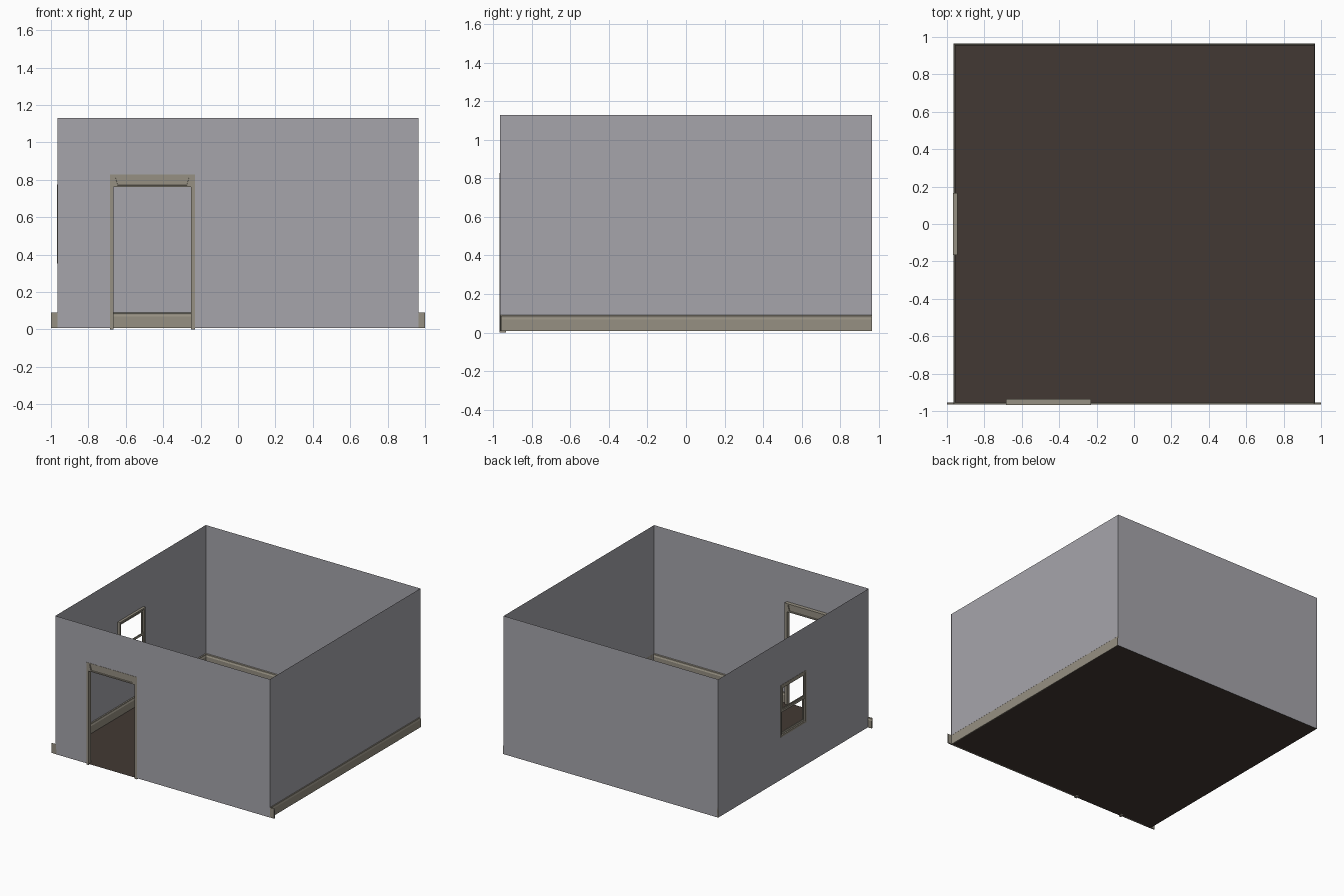
import bpy, bmesh
from mathutils import Vector

if "Cube" in bpy.data.objects:
    bpy.data.objects.remove(bpy.data.objects["Cube"])


def material(name, rgb):
    m = bpy.data.materials.new(name)
    lin = [(c / 255 / 12.92) if c < 10 else ((c / 255 + 0.055) / 1.055) ** 2.4 for c in rgb]
    m.diffuse_color = (*lin, 1)
    m.use_nodes = True
    m.node_tree.nodes["Principled BSDF"].inputs["Base Color"].default_value = m.diffuse_color
    return m


WALL = material("grey wall paint", (166, 165, 171))
TRIM = material("taupe trim", (150, 144, 130))
FLOOR = material("dark brown floor", (66, 57, 51))

R, Z0, H = 0.965, 0.008, 1.13   # half size of room, floor level, wall top


def finish(name, bm, mat, normals=True):
    if normals:
        bmesh.ops.recalc_face_normals(bm, faces=bm.faces)
    me = bpy.data.meshes.new(name)
    bm.to_mesh(me)
    bm.free()
    me.materials.append(mat)
    ob = bpy.data.objects.new(name, me)
    bpy.context.collection.objects.link(ob)
    return ob


def add_box(bm, lo, hi):
    res = bmesh.ops.create_cube(bm, size=1)
    for v in res["verts"]:
        v.co = Vector([lo[i] + (hi[i] - lo[i]) * (v.co[i] + 0.5) for i in range(3)])
    return list({f for v in res["verts"] for f in v.link_faces})


def boxes(name, mat, items):
    bm = bmesh.new()
    for lo, hi in items:
        add_box(bm, lo, hi)
    return finish(name, bm, mat)


def wall(name, place, hole=None):
    """Thin wall sheet; place(u, z) maps to 3D, hole = (u0, u1, z0, z1)."""
    us, zs = [-R, R], [Z0, H]
    if hole:
        us = sorted(set(us + list(hole[:2])))
        zs = sorted(set(zs + list(hole[2:])))
    bm = bmesh.new()
    for a, b in zip(us, us[1:]):
        for c, d in zip(zs, zs[1:]):
            if hole and hole[0] <= a < hole[1] and hole[2] <= c < hole[3]:
                continue
            bm.faces.new([bm.verts.new(place(*p)) for p in ((a, c), (b, c), (b, d), (a, d))])
    bmesh.ops.remove_doubles(bm, verts=bm.verts, dist=1e-5)
    finish(name, bm, mat=WALL, normals=False)


# baseboard profile: (distance from the wall, height)
PROFILE = [(0, Z0), (0.010, Z0), (0.010, 0.068), (0.006, 0.076), (0.006, 0.086), (0, 0.09)]


def baseboard(name, place, u0, u1):
    """place(u, d, z) maps run position, depth and height to 3D."""
    bm = bmesh.new()
    f = bm.faces.new([bm.verts.new(place(u0, d, z)) for d, z in PROFILE])
    geo = bmesh.ops.extrude_face_region(bm, geom=[f])["geom"]
    step = Vector(place(u1, 0, 0)) - Vector(place(u0, 0, 0))
    bmesh.ops.translate(bm, vec=step, verts=[g for g in geo if isinstance(g, bmesh.types.BMVert)])
    if len(bm.faces) == len(PROFILE) + 1:
        bm.faces.new([v for v in f.verts])
    finish(name, bm, TRIM)


# floor sheet
bm = bmesh.new()
bm.faces.new([bm.verts.new((x, y, Z0)) for x, y in ((-R, -R), (R, -R), (R, R), (-R, R))])
finish("floor", bm, FLOOR, normals=False)

# walls
DX0, DX1, DZ = -0.684, -0.23, 0.829         # door frame outline
WY, WZ0, WZ1 = 0.165, 0.352, 0.775          # window outline
XR = R - 0.003
wall("front_wall", lambda u, z: (u, -R, z), (DX0, DX1, Z0, DZ))
wall("back_wall", lambda u, z: (-u, R, z))
wall("left_wall", lambda u, z: (-R, -u, z), (-WY, WY, WZ0, WZ1))
wall("right_wall", lambda u, z: (XR, u, z))

# baseboards: the right one sits on the outside, the front one overshoots the corners
E = 0.001
baseboard("back_baseboard", lambda u, d, z: (u, R - E - d, z), -R, R)
baseboard("left_baseboard", lambda u, d, z: (-R + E + d, u, z), -R, R)
baseboard("right_baseboard", lambda u, d, z: (XR + 0.6 * d, u, z), -R, R)
front = lambda u, d, z: (u, -R + E + d, z)
baseboard("front_baseboard_left", front, -1.0, DX0)
baseboard("front_baseboard_right", front, DX1, 1.0)

# door frame: two jambs and a header with sunken tapered panels on both sides
Y0, Y1, HZ = -0.967, -0.935, 0.762
boxes("door_jambs", TRIM, [((DX0, Y0, 0), (-0.666, Y1, DZ)),
                           ((-0.251, Y0, 0), (DX1, Y1, DZ))])
bm = bmesh.new()
for f in add_box(bm, (-0.666, Y0, HZ), (-0.251, Y1, DZ)):
    f.normal_update()
bm.faces.ensure_lookup_table()
for f in [f for f in bm.faces if abs(f.normal.y) > 0.9]:
    bmesh.ops.inset_individual(bm, faces=[f], thickness=0.012, depth=0)
    for v in f.verts:
        if v.co.z < 0.8:        # taper the lower edge
            v.co.x += 0.014 if v.co.x < -0.45 else -0.014
    bmesh.ops.inset_individual(bm, faces=[f], thickness=0.001, depth=-0.008)
finish("door_header", bm, TRIM)


# window: outer casing and two offset sashes
def frame(x0, x1, y, z0, z1, w):
    return [((x0, -y, z0), (x1, -y + w, z1)), ((x0, y - w, z0), (x1, y, z1)),
            ((x0, -y + w, z0), (x1, y - w, z0 + w)), ((x0, -y + w, z1 - w), (x1, y - w, z1))]


boxes("window_casing", TRIM, frame(-0.967, -0.945, WY, WZ0, WZ1, 0.014))
boxes("window_upper_sash", TRIM, frame(-0.964, -0.957, WY - 0.014, 0.55, WZ1 - 0.014, 0.018))
boxes("window_lower_sash", TRIM, frame(-0.956, -0.949, WY - 0.014, WZ0 + 0.014, 0.575, 0.018))
